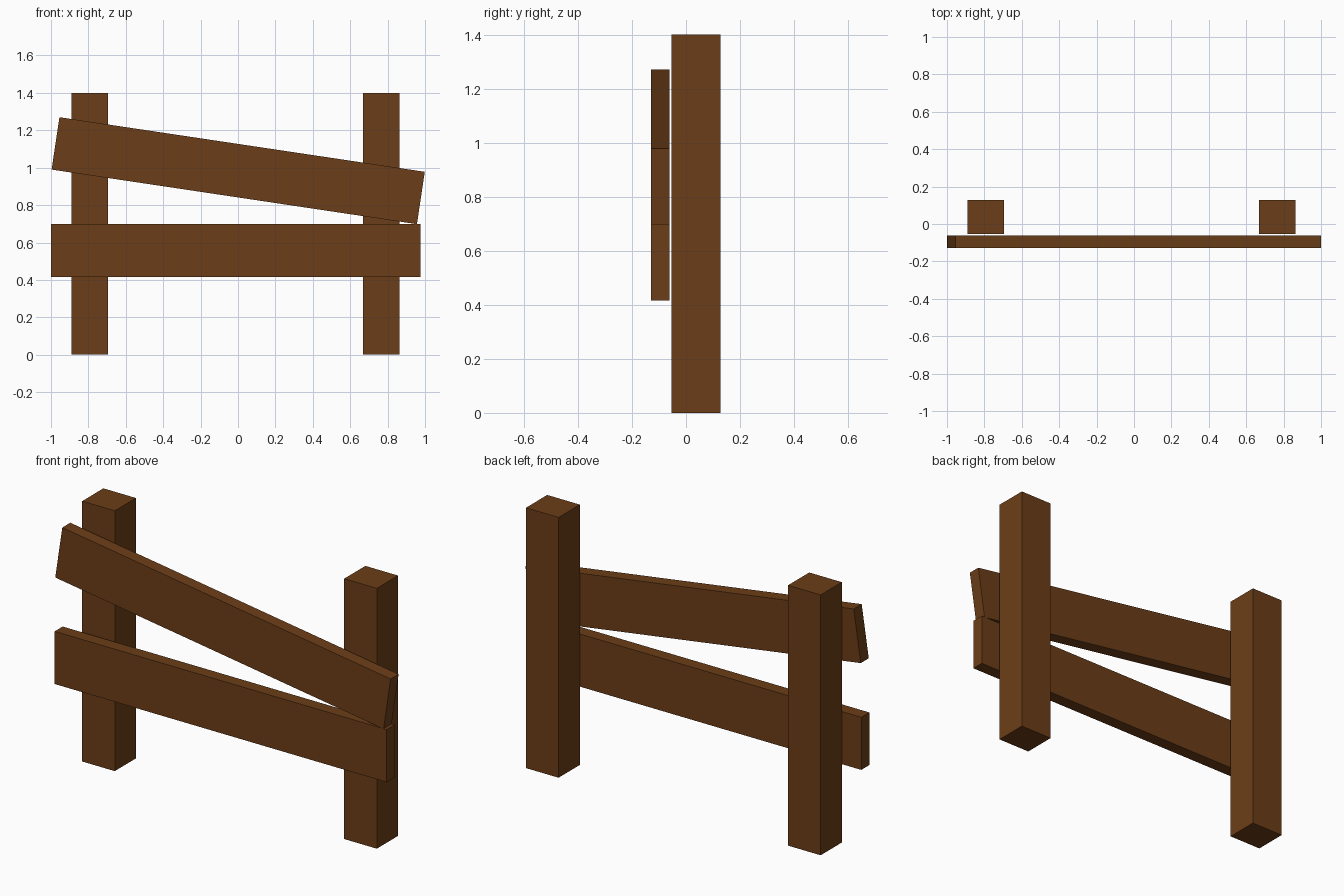
import bpy
from math import radians

if "Cube" in bpy.data.objects:
    bpy.data.objects.remove(bpy.data.objects["Cube"])

wood = bpy.data.materials.new("brown_wood")
wood.diffuse_color = (0.15, 0.048, 0.009, 1)
wood.use_nodes = True
wood.node_tree.nodes["Principled BSDF"].inputs["Base Color"].default_value = wood.diffuse_color


def box(name, size, center, tilt=0.0):
    """Box of a given size, tilted in degrees about the y axis."""
    bpy.ops.mesh.primitive_cube_add(size=1, location=center)
    obj = bpy.context.object
    obj.name = name
    obj.scale = size
    bpy.ops.object.transform_apply(location=False, rotation=False, scale=True)
    obj.rotation_euler.y = radians(tilt)
    obj.data.materials.append(wood)
    return obj


# Upright posts
for name, x in (("left_post", -0.793), ("right_post", 0.766)):
    box(name, (0.194, 0.18, 1.4), (x, 0.037, 0.7))

# Rails standing just off the front of the posts; the upper one sags to the right
rail = (1.975, 0.068, 0.283)
box("lower_rail", rail, (-0.0125, -0.0955, 0.558))
box("upper_rail", rail, (0.001, -0.0955, 0.984), tilt=8.5)
